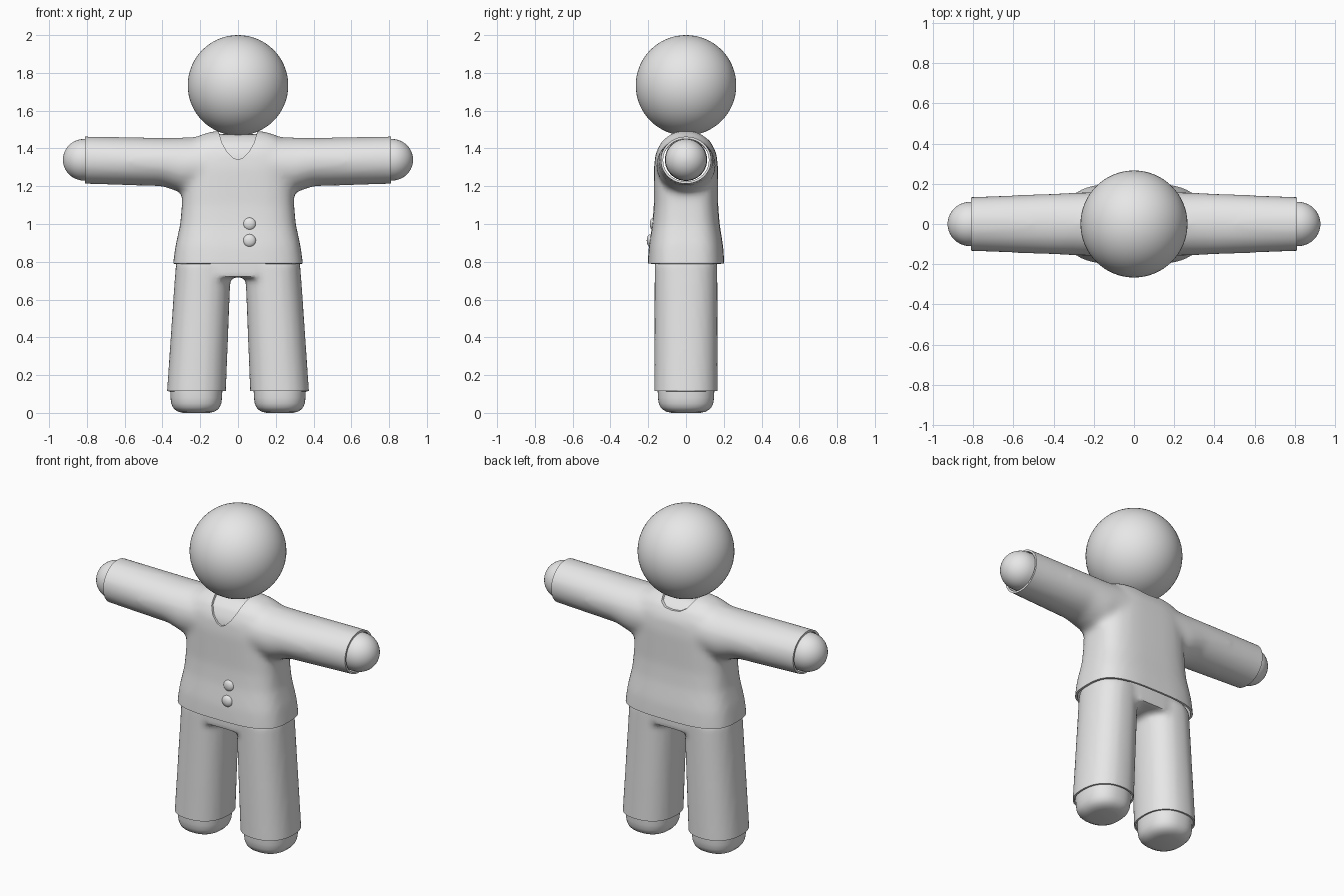
import bpy, bmesh, math
from mathutils import Vector

if "Cube" in bpy.data.objects:
    bpy.data.objects.remove(bpy.data.objects["Cube"])

grey = bpy.data.materials.new("plain grey")
grey.diffuse_color = (0.8, 0.8, 0.8, 1)
grey.use_nodes = True
grey.node_tree.nodes["Principled BSDF"].inputs["Base Color"].default_value = grey.diffuse_color


def new_object(name, bm):
    bmesh.ops.recalc_face_normals(bm, faces=bm.faces[:])
    mesh = bpy.data.meshes.new(name)
    bm.to_mesh(mesh)
    bm.free()
    mesh.materials.append(grey)
    ob = bpy.data.objects.new(name, mesh)
    bpy.context.collection.objects.link(ob)
    return ob


def loft(bm, sections, axis="z", power=2.0, sides=48):
    """Closed tube; each section is (position along axis, offset, half width, half height)."""
    rings = []
    for pos, off, a, b in sections:
        ring = []
        for i in range(sides):
            t = 2 * math.pi * i / sides
            c, s = math.cos(t), math.sin(t)
            u = math.copysign(abs(c) ** (2 / power), c) * a
            v = math.copysign(abs(s) ** (2 / power), s) * b
            co = (off + u, v, pos) if axis == "z" else (pos, u, off + v)
            ring.append(bm.verts.new(co))
        rings.append(ring)
    for r0, r1 in zip(rings, rings[1:]):
        for i in range(sides):
            j = (i + 1) % sides
            bm.faces.new((r0[i], r0[j], r1[j], r1[i]))
    bm.faces.new(rings[0])
    bm.faces.new(rings[-1])


def modify(ob, kind, **settings):
    """Add a modifier and bake it into the mesh."""
    mod = ob.modifiers.new(kind, kind)
    for key, value in settings.items():
        setattr(mod, key, value)
    bpy.context.view_layer.update()
    deps = bpy.context.evaluated_depsgraph_get()
    mesh = bpy.data.meshes.new_from_object(ob.evaluated_get(deps))
    ob.modifiers.clear()
    ob.data = mesh


def blend(ob, rounds):
    modify(ob, "REMESH", mode="VOXEL", voxel_size=0.018)
    modify(ob, "SMOOTH", factor=0.5, iterations=rounds)


def trim(ob, planes):
    """Cut away everything beyond each (point, outward normal) plane."""
    bm = bmesh.new()
    bm.from_mesh(ob.data)
    for point, normal in planes:
        bmesh.ops.bisect_plane(bm, geom=bm.verts[:] + bm.edges[:] + bm.faces[:],
                               plane_co=Vector(point), plane_no=Vector(normal),
                               clear_outer=True)
    bm.to_mesh(ob.data)
    bm.free()


def cut_neck(ob, half_outline, y0, y1):
    """Remove a mirrored outline, extruded along y."""
    pts = half_outline + [(-x, z) for x, z in reversed(half_outline) if x > 0]
    bm = bmesh.new()
    a = [bm.verts.new((x, y0, z)) for x, z in pts]
    b = [bm.verts.new((x, y1, z)) for x, z in pts]
    bm.faces.new(a)
    bm.faces.new(b)
    for i in range(len(pts)):
        j = (i + 1) % len(pts)
        bm.faces.new((a[i], a[j], b[j], b[i]))
    cutter = new_object("neck_cutter", bm)
    cutter.hide_render = True
    modify(ob, "BOOLEAN", operation="DIFFERENCE", object=cutter, solver="EXACT")
    bpy.data.objects.remove(cutter)


def ball(name, centre, radii, u=48, v=24):
    bm = bmesh.new()
    bmesh.ops.create_uvsphere(bm, u_segments=u, v_segments=v, radius=1)
    bmesh.ops.scale(bm, vec=radii, verts=bm.verts[:])
    bmesh.ops.translate(bm, vec=centre, verts=bm.verts[:])
    return new_object(name, bm)


# Jacket: boxy torso blended with two sleeves
bm = bmesh.new()
loft(bm, [(0.68, 0, 0.35, 0.203), (0.79, 0, 0.344, 0.203), (0.88, 0, 0.332, 0.197),
          (1.0, 0, 0.306, 0.178), (1.1, 0, 0.297, 0.17), (1.3, 0, 0.29, 0.17),
          (1.38, 0, 0.28, 0.16), (1.44, 0, 0.25, 0.128), (1.475, 0, 0.19, 0.085),
          (1.492, 0, 0.13, 0.05)], power=3.2)
for s in (-1, 1):
    loft(bm, [(s * 0.15, 1.32, 0.16, 0.14), (s * 0.29, 1.31, 0.157, 0.148),
              (s * 0.4, 1.328, 0.151, 0.128), (s * 0.81, 1.338, 0.135, 0.126),
              (s * 0.92, 1.34, 0.132, 0.125)], axis="x")
jacket = new_object("jacket", bm)
blend(jacket, 10)

# Shirt: slightly smaller body filling the neck opening
shirt = jacket.copy()
shirt.data = jacket.data.copy()
shirt.name = "shirt"
bpy.context.collection.objects.link(shirt)
modify(shirt, "DISPLACE", strength=-0.016, mid_level=0.0)
trim(shirt, [((0.6, 0, 0), (1, 0, 0)), ((-0.6, 0, 0), (-1, 0, 0)), ((0, 0, 0.9), (0, 0, -1))])

# Open hems and cuffs, cloth thickness, neckline
trim(jacket, [((0.81, 0, 0), (1, 0, 0)), ((-0.81, 0, 0), (-1, 0, 0)), ((0, 0, 0.79), (0, 0, -1))])
modify(jacket, "SOLIDIFY", thickness=0.012, offset=-1)
cut_neck(jacket, [(0, 1.34), (0.025, 1.35), (0.06, 1.385), (0.085, 1.43), (0.1, 1.48), (0.1, 1.6)],
         -0.4, 0.0)
cut_neck(jacket, [(0, 1.425), (0.05, 1.43), (0.085, 1.45), (0.1, 1.48), (0.1, 1.6)], -0.01, 0.4)

# Trousers: two legs blended into the hips
bm = bmesh.new()
loft(bm, [(0.72, 0, 0.325, 0.164), (0.8, 0, 0.322, 0.164), (0.95, 0, 0.285, 0.145)], power=2.8)
for s in (-1, 1):
    loft(bm, [(0.02, s * 0.224, 0.157, 0.168), (0.115, s * 0.22, 0.156, 0.168),
              (0.8, s * 0.183, 0.146, 0.166)], power=2.3)
trousers = new_object("trousers", bm)
blend(trousers, 6)
trim(trousers, [((0, 0, 0.115), (0, 0, -1))])
modify(trousers, "SOLIDIFY", thickness=0.01, offset=-1)

for side, s in (("left", 1), ("right", -1)):
    # Feet: rounded blocks with flat soles
    bm = bmesh.new()
    loft(bm, [(z, s * 0.221, 0.138 * k, 0.15 * k) for z, k in
              ((0, 0.5), (0.006, 0.68), (0.016, 0.81), (0.03, 0.9), (0.05, 0.96),
               (0.08, 0.99), (0.12, 1.0), (0.16, 1.0))], power=2.4)
    new_object(side + "_foot", bm)
    # Hands: rounded stubs
    bm = bmesh.new()
    steps = [(0.74, 0.112)] + [(0.815 + 0.112 * math.sin(t), 0.11 * math.cos(t))
                               for t in (math.pi / 2 * i / 10 for i in range(10))]
    steps.append((0.927, 0.006))
    loft(bm, [(s * x, 1.34, r, r) for x, r in steps], axis="x", sides=40)
    new_object(side + "_hand", bm)

# Head and buttons
ball("head", (0, 0, 1.734), (0.266, 0.266, 0.266), 64, 32)
for i, (z, y) in enumerate(((1.0, -0.172), (0.912, -0.188))):
    ball("button_%d" % (i + 1), (0.061, y, z), (0.034, 0.02, 0.034), 24, 12)

# Smooth shading with crisp hems
for ob in bpy.context.scene.objects:
    ob.select_set(True)
bpy.context.view_layer.objects.active = jacket
bpy.ops.object.shade_smooth_by_angle(angle=math.radians(40))
